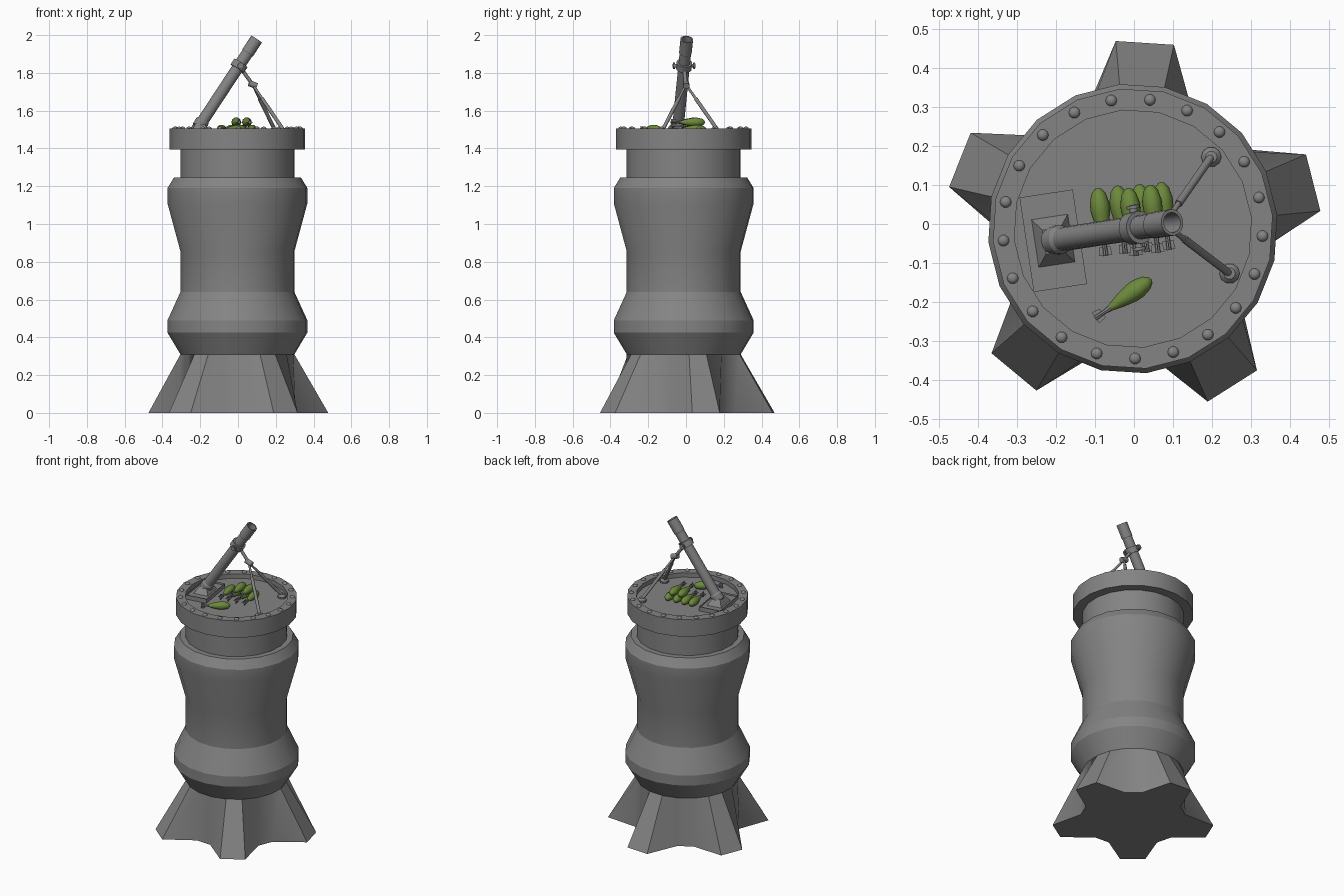
import bpy, bmesh, math
from mathutils import Vector, Matrix

if "Cube" in bpy.data.objects:
    bpy.data.objects.remove(bpy.data.objects["Cube"])

CX, CY = -0.003, -0.012          # tower axis
FLOOR = 1.476                    # recessed deck height
START = math.radians(275.3)      # first corner of the 20-sided tower
TILT = math.radians(8.6)         # yaw of the mortar and its shells


def material(name, rgb):
    m = bpy.data.materials.new(name)
    m.diffuse_color = (*rgb, 1)
    m.use_nodes = True
    m.node_tree.nodes["Principled BSDF"].inputs["Base Color"].default_value = m.diffuse_color
    return m


GREY = material("stone_grey", (0.23, 0.23, 0.23))
GREEN = material("shell_green", (0.15, 0.25, 0.045))


def finish(name, bm, mat, matrix=None, angle=30):
    bmesh.ops.remove_doubles(bm, verts=bm.verts, dist=1e-5)
    bmesh.ops.recalc_face_normals(bm, faces=bm.faces)
    me = bpy.data.meshes.new(name)
    bm.to_mesh(me)
    bm.free()
    me.materials.append(mat)
    ob = bpy.data.objects.new(name, me)
    bpy.context.collection.objects.link(ob)
    if matrix is not None:
        ob.matrix_world = matrix
    if angle:
        bpy.ops.object.select_all(action='DESELECT')
        ob.select_set(True)
        bpy.context.view_layer.objects.active = ob
        bpy.ops.object.shade_smooth_by_angle(angle=math.radians(angle))
    return ob


def bridge(bm, a, b):
    n = len(a)
    for i in range(n):
        j = (i + 1) % n
        vs = list(dict.fromkeys([a[i], a[j], b[j], b[i]]))
        if len(vs) > 2:
            bm.faces.new(vs)


def lathe_into(bm, prof, n, start=0.0):
    rings = []
    for r, z in prof:
        if r == 0:
            rings.append([bm.verts.new((0, 0, z))] * n)
        else:
            rings.append([bm.verts.new((r * math.cos(start + math.tau * i / n),
                                        r * math.sin(start + math.tau * i / n), z)) for i in range(n)])
    for a, b in zip(rings, rings[1:]):
        bridge(bm, a, b)


def lathe(name, prof, n, mat, matrix=None, start=0.0, angle=30):
    bm = bmesh.new()
    lathe_into(bm, prof, n, start)
    return finish(name, bm, mat, matrix, angle)


def along(p, q):
    """Matrix at p with local z pointing to q."""
    p, q = Vector(p), Vector(q)
    return Matrix.Translation(p) @ (q - p).to_track_quat('Z', 'Y').to_matrix().to_4x4()


def rod(name, p, q, r, n=10):
    length = (Vector(q) - Vector(p)).length
    return lathe(name, [(0, 0), (r, 0), (r, length), (0, length)], n, GREY, along(p, q), angle=45)


def tapered_box(bm, w, d, z0, z1, s=1.0):
    lo, hi = [[bm.verts.new((x * w / 2 * k, y * d / 2 * k, z)) for x, y in
               ((-1, -1), (1, -1), (1, 1), (-1, 1))] for z, k in ((z0, 1), (z1, s))]
    bridge(bm, lo, hi)
    bm.faces.new(lo)
    bm.faces.new(hi)


# Tower body with bulges, rim and recessed deck
AXIS = Matrix.Translation((CX, CY, 0))
lathe("tower_body", [(0.303, 0.31), (0.372, 0.425), (0.372, 0.49), (0.303, 0.64), (0.303, 0.855),
                     (0.372, 1.11), (0.372, 1.19), (0.338, 1.245), (0.303, 1.245), (0.303, 1.395),
                     (0.36, 1.395), (0.36, 1.505), (0.305, 1.505), (0.305, FLOOR), (0, FLOOR)],
      20, GREY, AXIS, START, 22)

# Five-legged flared foot, lofted from the round body to a star
bm = bmesh.new()
top, bottom = [], []
for k in range(5):
    mid = math.radians(302.3 + 72 * k)
    for step, r, a in ((-27, 0.315, -27), (-9, 0.483, -8.9), (9, 0.483, 8.9), (27, 0.315, 27)):
        t, b = mid + math.radians(step), mid + math.radians(a)
        top.append(bm.verts.new((0.303 * math.cos(t), 0.303 * math.sin(t), 0.31)))
        bottom.append(bm.verts.new((r * math.cos(b), r * math.sin(b), 0)))
bridge(bm, bottom, top)
bm.faces.new(bottom)
finish("flared_foot", bm, GREY, AXIS, 40)

# Rivets around the rim
bm = bmesh.new()
lathe_into(bm, [(0.015, 0), (0.013, 0.006), (0.008, 0.010), (0, 0.012)], 10)
rivet = finish("rim_rivet", bm, GREY, angle=60)
for k in range(21):
    a = math.radians(-89) + math.tau * k / 21
    ob = rivet if k == 0 else bpy.data.objects.new("rim_rivet", rivet.data)
    if k:
        bpy.context.collection.objects.link(ob)
    ob.location = (CX + 0.333 * math.cos(a), CY + 0.333 * math.sin(a), 1.504)

# Mortar base plate with raised lip and socket
PLATE = Matrix.Translation((-0.207, -0.043, FLOOR)) @ Matrix.Rotation(TILT, 4, 'Z')
bm = bmesh.new()
tapered_box(bm, 0.138, 0.245, 0, 0.028)
bm.faces.ensure_lookup_table()
lid = [max(bm.faces, key=lambda f: f.calc_center_median().z)]
bmesh.ops.inset_region(bm, faces=lid, thickness=0.008)
bmesh.ops.translate(bm, verts=lid[0].verts, vec=(0, 0, -0.012))
finish("mortar_base_plate", bm, GREY, PLATE, 0)
bm = bmesh.new()
tapered_box(bm, 0.095, 0.125, 0.015, 0.055, 0.5)
finish("mortar_socket", bm, GREY, PLATE, 0)

# Mortar barrel, hollow at the muzzle
FOOT, MUZZLE = Vector((-0.21, -0.043, 1.51)), Vector((0.098, 0.004, 1.978))
L = (MUZZLE - FOOT).length
BARREL = along(FOOT, MUZZLE)
lathe("mortar_barrel", [(0, -0.012), (0.022, -0.01), (0.037, 0.005), (0.037, 0.04), (0.031, 0.05),
                        (0.031, L - 0.09), (0.034, L - 0.085), (0.034, L), (0.026, L), (0.026, 0.2), (0, 0.2)],
      16, GREY, BARREL)
lathe("barrel_collar", [(0.03, 0.375), (0.042, 0.375), (0.042, 0.412), (0.03, 0.412)], 16, GREY, BARREL)

# Cross bar with end knobs through the collar
HOLD = FOOT.lerp(MUZZLE, 0.70)
side = Vector((-math.sin(TILT), math.cos(TILT), 0))
for s in (-1, 1):
    rod("collar_pin", HOLD + side * s * 0.03, HOLD + side * s * 0.06, 0.010)
    rod("collar_knob", HOLD + side * s * 0.05, HOLD + side * s * 0.058, 0.017)

# Bipod: link, hub, two legs and feet
APEX = Vector((0.078, 0.0, 1.738))
rod("bipod_link", HOLD, APEX, 0.010)
rod("bipod_hub", APEX + Vector((-0.02, 0, 0.008)), APEX + Vector((0.022, 0.002, -0.008)), 0.017)
for fx, fy in ((0.198, 0.172), (0.245, -0.127)):
    end = Vector((fx, fy, FLOOR + 0.015))
    rod("bipod_leg_upper", APEX, end, 0.007)
    rod("bipod_leg_lower", APEX.lerp(end, 0.3), end, 0.010)
    lathe("bipod_foot", [(0.026, 0), (0.026, 0.012), (0.015, 0.024), (0, 0.026)], 10, GREY,
          Matrix.Translation((fx, fy, FLOOR)))

# Mortar shells: green body, grey finned tail (local z runs tail to nose)
shell = lathe("shell_body", [(0, 0.045), (0.008, 0.046), (0.018, 0.08), (0.025, 0.115), (0.025, 0.135),
                             (0.019, 0.16), (0.009, 0.173), (0, 0.176)], 10, GREEN, angle=50)
bm = bmesh.new()
lathe_into(bm, [(0, 0), (0.007, 0), (0.006, 0.03), (0.009, 0.05), (0, 0.052)], 8)
for w, d in ((0.034, 0.003), (0.003, 0.034)):
    tapered_box(bm, w, d, 0.002, 0.024, 0.8)
tail = finish("shell_tail", bm, GREY)

low, high = FLOOR + 0.025, FLOOR + 0.063
nose = Vector((-0.12, 0.99, 0))
spots = [((-0.072, -0.082, low), nose), ((-0.022, -0.076, low), nose), ((0.034, -0.072, low), nose),
         ((0.09, -0.067, low), nose), ((0.006, -0.082, high), nose), ((0.062, -0.074, high), nose),
         ((-0.10, -0.242, low), Vector((0.82, 0.57, 0)))]
for i, (p, d) in enumerate(spots):
    m = along(p, Vector(p) + d)
    for src in (shell, tail):
        ob = src if i == 0 else bpy.data.objects.new(src.name, src.data)
        if i:
            bpy.context.collection.objects.link(ob)
        ob.matrix_world = m
